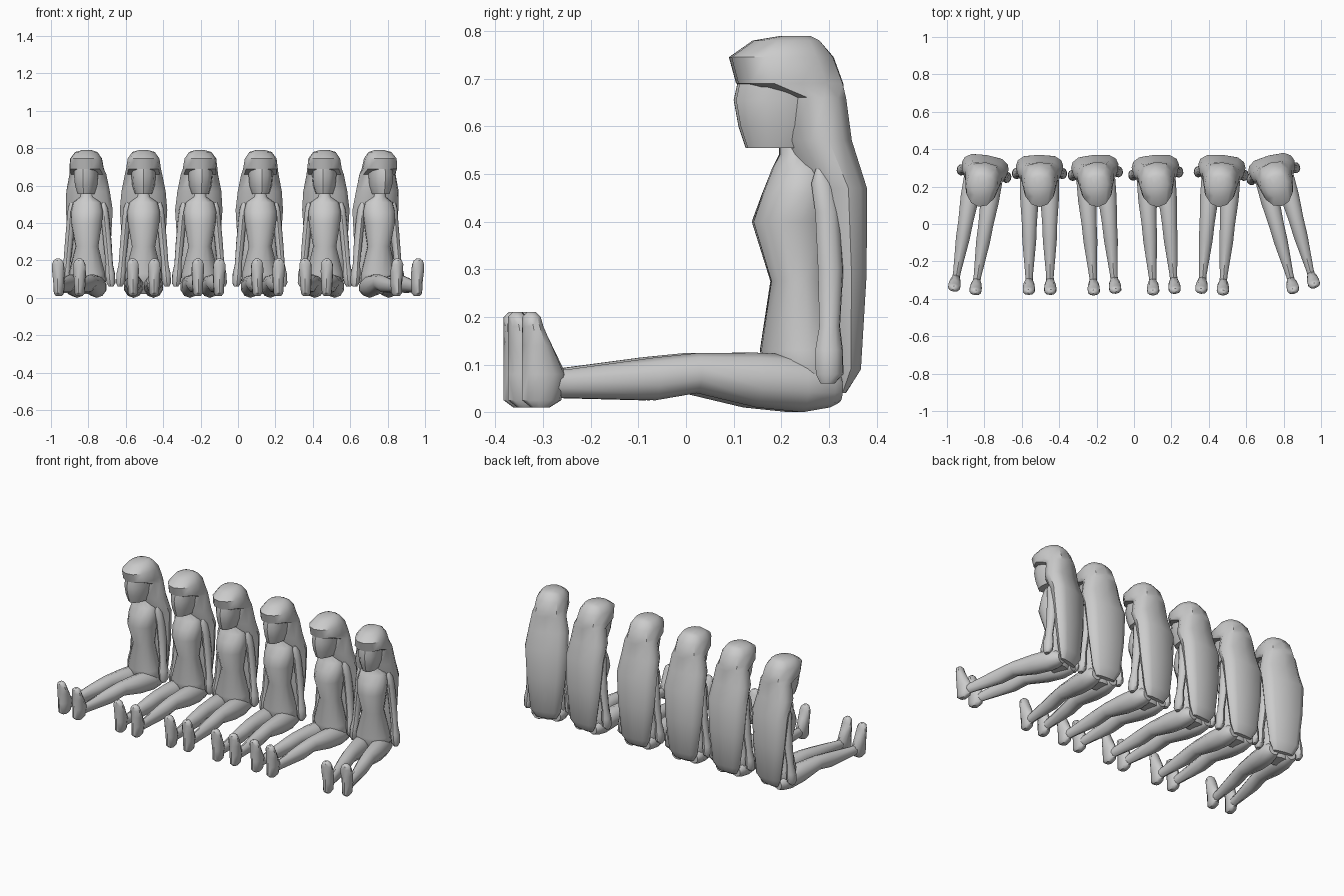
import bpy, bmesh, math
from mathutils import Matrix, Vector

cube = bpy.data.objects.get("Cube")
if cube:
    bpy.data.objects.remove(cube)

grey = bpy.data.materials.new("plain grey")
grey.use_nodes = True
tone = (0.6, 0.6, 0.6, 1)
grey.diffuse_color = tone
grey.node_tree.nodes["Principled BSDF"].inputs["Base Color"].default_value = tone

UNIT = 0.01   # ring sizes are given in hundredths
SINGLE, PAIR = (1,), (1, -1)


def outline(sides, squareness):
    """Cross-section of (across -1..1, depth 0 front..1 back) points."""
    points = []
    for i in range(sides):
        angle = math.tau * i / sides
        across, depth = math.sin(angle), -math.cos(angle)
        # the back is squared off, the front keeps a central ridge
        power = squareness if depth > 0 else 1
        across = math.copysign(abs(across) ** power, across)
        points.append((across, (1 + depth) / 2))
    return points


def add_object(name, bm):
    """Turn a finished bmesh into a shaded grey object."""
    bmesh.ops.recalc_face_normals(bm, faces=bm.faces)
    mesh = bpy.data.meshes.new(name)
    bm.to_mesh(mesh)
    bm.free()
    mesh.materials.append(grey)
    obj = bpy.data.objects.new(name, mesh)
    bpy.context.collection.objects.link(obj)
    bpy.ops.object.select_all(action="DESELECT")
    obj.select_set(True)
    bpy.context.view_layer.objects.active = obj
    bpy.ops.object.shade_smooth_by_angle(angle=math.radians(40))
    return obj


def loft(name, section, rings, sides=SINGLE, start=0, end=0, lying=False):
    """Skin rings of (station, half width, front, back), centre line start to end.

    A lying part runs along y, so its front and back are its bottom and top."""
    bm = bmesh.new()
    first, last = rings[0][0], rings[-1][0]
    for side in sides:
        loops = []
        for station, half_width, front, back in rings:
            centre = start + (end - start) * (station - first) / (last - first)
            loop = []
            for across, depth in section:
                x = side * (centre + across * half_width)
                w = front + (back - front) * depth
                spot = (x, station, w) if lying else (x, w, station)
                loop.append(bm.verts.new(Vector(spot) * UNIT))
            loops.append(loop)
        for low, high in zip(loops, loops[1:]):
            for i in range(len(section)):
                bm.faces.new((low[i - 1], low[i], high[i], high[i - 1]))
        bm.faces.new(loops[0])
        bm.faces.new(loops[-1])
    return add_object(name, bm)


bust_section = outline(12, 0.6)
limb_section = outline(10, 1)

# Long hair with an overhanging fringe
hair = loft("hair", bust_section, [
    (4, 6, 30, 33), (9, 9, 29, 36), (29, 11.5, 27, 37), (47, 12.7, 25, 37),
    (57, 11.8, 20, 34), (66, 10, 20, 33), (69, 9.3, 10.5, 33),
    (74.5, 8.5, 9, 31), (78, 6, 14, 28), (79, 2.5, 20, 26)])

# Face ridged down the middle
face = loft("face", bust_section, [
    (55.5, 4.5, 12.5, 28), (60, 6, 11, 30), (65.5, 6.5, 10, 30), (70, 6.5, 11, 30)])

# Body from seat to neck
torso = loft("torso", bust_section, [
    (2, 7, 21, 30), (7, 10, 17, 32), (13, 9.8, 15.5, 31), (27.5, 6.2, 17.7, 29),
    (40, 8.4, 13.8, 30), (46, 8.8, 16, 30), (51, 7.5, 18, 29),
    (54, 3.5, 19.5, 26), (58, 3.2, 19.5, 26)])

# Arms hanging down to the hands
arms = loft("arms", limb_section, [
    (6, 1.2, 25, 28), (8, 2.4, 24, 30), (13, 2.6, 24, 30), (18, 1.9, 25, 29.5),
    (30, 2.2, 25, 30.5), (42, 2.2, 24.7, 30), (48, 2, 24, 29), (51, 1, 25, 27)],
    PAIR, start=12.6, end=8.5)

# Legs stretched forward along the ground
legs = loft("legs", limb_section, [
    (31, 3, 2, 8), (29, 4.6, 1, 10), (23, 5.3, 0, 12), (13, 5.2, 1, 12.5),
    (0, 4.2, 4, 12.4), (-9, 3.9, 2.5, 11.5), (-28, 2.1, 3, 9), (-33, 2.2, 3, 9)],
    PAIR, start=5.3, end=5.6, lying=True)

# Upright feet with the soles facing forward
feet = loft("feet", limb_section, [
    (1, 1.6, -36, -32), (2.5, 2.7, -38, -29.5), (8, 3, -38, -28.5),
    (14, 3.4, -38, -31.5), (18, 3.3, -38, -33.5), (20, 2.4, -38, -34),
    (21, 1, -37, -35)], PAIR, start=5.6, end=5.8)

# Six seated figures, each placed along x and turned about its hips
hips = Matrix.Translation((0, 0.25, 0))
figures = {"first": (-0.805, -9.5), "second": (-0.505, 0), "third": (-0.205, 4.5),
           "fourth": (0.118, 4), "fifth": (0.465, -4.5), "sixth": (0.75, 15)}
for part in (hair, face, torso, arms, legs, feet):
    kind = part.name
    for order, (x, turn) in figures.items():
        obj = part
        if order != "first":
            obj = part.copy()
            bpy.context.collection.objects.link(obj)
        obj.name = f"{order}_{kind}"
        spin = Matrix.Rotation(math.radians(turn), 4, "Z")
        obj.matrix_world = Matrix.Translation((x, 0, 0)) @ hips @ spin @ hips.inverted()
